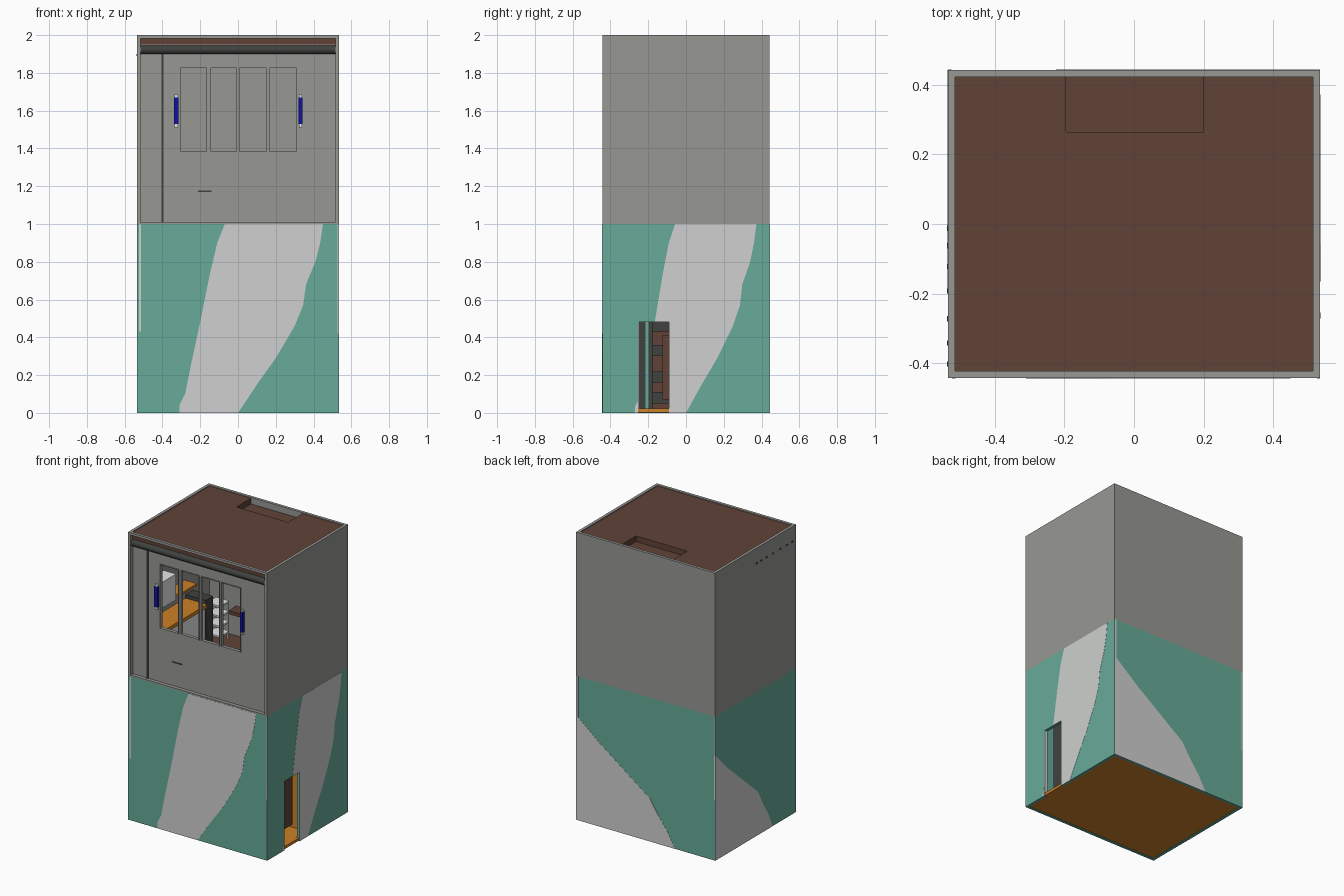
import bpy, bmesh, math
from mathutils import Vector

if "Cube" in bpy.data.objects:
    bpy.data.objects.remove(bpy.data.objects["Cube"])


def mat(name, r, g, b):
    m = bpy.data.materials.new(name)
    m.diffuse_color = (r, g, b, 1)
    m.use_nodes = True
    m.node_tree.nodes["Principled BSDF"].inputs["Base Color"].default_value = m.diffuse_color
    return m


GREY = mat("concrete grey", .31, .31, .295)
TEAL = mat("teal paint", .135, .41, .315)
LIGHT = mat("light grey paint", .62, .63, .62)
BROWN = mat("brown boards", .115, .055, .038)
ORANGE = mat("orange wood", .60, .22, .02)
DARK = mat("dark grey", .05, .055, .05)
BLUE = mat("blue", .006, .006, .36)
WHITE = mat("white", .8, .8, .8)
HX, HY, T = .535, .443, .02


def finish(bm, name, m):
    bmesh.ops.recalc_face_normals(bm, faces=bm.faces)
    me = bpy.data.meshes.new(name)
    bm.to_mesh(me)
    bm.free()
    me.materials.append(m)
    ob = bpy.data.objects.new(name, me)
    bpy.context.collection.objects.link(ob)
    return ob


def boxes(name, m, *dims):
    """One object made of boxes (x0, x1, y0, y1, z0, z1)."""
    bm = bmesh.new()
    for x0, x1, y0, y1, z0, z1 in dims:
        vs = bmesh.ops.create_cube(bm, size=1)["verts"]
        for v in vs:
            v.co = Vector((x1 if v.co.x > 0 else x0, y1 if v.co.y > 0 else y0,
                           z1 if v.co.z > 0 else z0))
    return finish(bm, name, m)


def plate(name, m, pts, side):
    """Thin painted plate on a facade; pts = (position along face seen from outside, z)."""
    place = {"front": lambda a, d: (a, -HY - d), "back": lambda a, d: (-a, HY + d),
             "right": lambda a, d: (HX + d, a), "left": lambda a, d: (-HX - d, -a)}[side]
    bm = bmesh.new()
    f = bm.faces.new([bm.verts.new((*place(a, -.001), z)) for a, z in pts])
    r = bmesh.ops.extrude_face_region(bm, geom=[f])
    d = Vector((*place(0, .002), 0)) - Vector((*place(0, 0), 0))
    for v in r["geom"]:
        if isinstance(v, bmesh.types.BMVert):
            v.co += d
    return finish(bm, name, m)


# ---- lower storey: teal walls with a doorway on the right ----
DY0, DY1, DZ = -.255, -.09, .48
boxes("lower_walls", TEAL,
      (-HX, HX, -HY, -HY + T, 0, 1), (-HX, HX, HY - T, HY, 0, 1),
      (-HX, -HX + T, -HY + T, HY - T, 0, 1),
      (HX - T, HX, -HY + T, DY0, 0, 1), (HX - T, HX, DY1, HY - T, 0, 1),
      (HX - T, HX, DY0, DY1, DZ, 1))
boxes("lower_floor", ORANGE, (-HX + .015, HX - .005, -HY + .015, HY - .015, .003, .022))
boxes("upper_floor", BROWN, (-HX + .01, HX - .01, -HY + .01, HY - .01, .98, 1.008))
boxes("front_sill", TEAL, (-HX, HX, -HY, -HY + .04, .985, 1.0))

# ---- wavy light stripe: same drawing stretched over each facade ----
left_edge = [(-.07, 1), (-.11, .9), (-.15, .73), (-.2, .48)]
left_low = [(-.25, .25), (-.28, .1), (-.31, .04), (-.31, 0)]
right_edge = [(0, 0), (.1, .15), (.2, .29), (.3, .46), (.345, .57), (.36, .68),
              (.41, .8), (.435, .9), (.45, 1)]
K = HY / HX
plate("front_stripe", LIGHT, left_edge + left_low + right_edge, "front")
plate("right_stripe", LIGHT, [(a * K, z) for a, z in left_edge]
      + [(DY1, DZ), (DY1, 0)] + [(a * K, z) for a, z in right_edge], "right")
plate("right_stripe_foot", LIGHT, [(-.272, 0), (DY0, 0), (DY0, .06), (-.268, .04)], "right")
corner = [(0, 0), (.71, 0), (.66, .1), (.59, .2), (.53, .30), (.35, .44), (.17, .58), (0, .73)]
for side, h in (("back", HX), ("left", HY)):
    plate(side + "_stripe", LIGHT, [((2 * t - 1) * h, z) for t, z in corner], side)
# narrow light slivers at the corners
for side, a, b, z0 in (("front", -.523, -.513, .43), ("front", .527, .535, .42),
                       ("back", -.535, -.518, .7), ("back", .525, .535, .42)):
    plate(side + "_corner_strip", LIGHT, [(a, z0), (b, z0), (b, 1), (a, 1)], side)

# ---- upper storey shell and front frame ----
boxes("upper_walls", GREY,
      (-HX, HX, HY - T, HY, 1, 2),
      (-HX, -HX + T, -HY, HY - T, 1, 2), (HX - T, HX, -HY, HY - T, 1, 2),
      (-HX + T, HX - T, -HY, -HY + .035, 1, 1.01),
      (-HX + T, HX - T, -HY, -HY + T, 1.983, 2))

# ---- recessed front panel with four window openings ----
PY0, PY1, WZ0, WZ1 = -.418, -.398, 1.38, 1.83
panes = [(-.309, -.162), (-.149, -.004), (.004, .155), (.164, .314)]
xs = [-HX + T] + [x for p in panes for x in p] + [HX - T]
posts = [(xs[i], xs[i + 1], PY0, PY1, WZ0, WZ1) for i in range(0, len(xs), 2)]
boxes("front_panel", GREY, (xs[0], xs[-1], PY0, PY1, 1.008, WZ0),
      (xs[0], xs[-1], PY0, PY1, WZ1, 1.99), *posts)
F = .005
for i, (a, b) in enumerate(panes):
    boxes(f"window_frame_{i + 1}", GREY,
          (a, a + F, PY0 - .004, PY1, WZ0, WZ1), (b - F, b, PY0 - .004, PY1, WZ0, WZ1),
          (a + F, b - F, PY0 - .004, PY1, WZ0, WZ0 + F),
          (a + F, b - F, PY0 - .004, PY1, WZ1 - F, WZ1))
boxes("panel_seam", DARK, (-.406, -.395, PY0 - .006, PY0, 1.01, 1.91))
boxes("letter_slot", DARK, (-.213, -.14, PY0 - .003, PY0, 1.17, 1.178))

# blue wall lamps with white end caps
for s, x in ((-1, -.327), (1, .331)):
    w = .013 if s < 0 else .01
    boxes("lamp", BLUE, (x - w, x + w, PY0 - .018, PY0, 1.53, 1.67))
    boxes("lamp_caps", WHITE, (x - w + .003, x + w - .003, PY0 - .014, PY0, 1.512, 1.53),
          (x - w + .003, x + w - .003, PY0 - .014, PY0, 1.67, 1.686))

# awning roller
bm = bmesh.new()
bmesh.ops.create_cone(bm, cap_ends=True, segments=24, radius1=.023, radius2=.023, depth=1.03)
for v in bm.verts:
    v.co = Vector((v.co.z, v.co.x - .419, v.co.y + 1.923))
roller = finish(bm, "awning_roller", DARK)
for p in roller.data.polygons:
    p.use_smooth = len(p.vertices) == 4

# small vents on the left wall
boxes("left_vents", DARK, *[(-HX - .003, -HX, y, y + .015, 1.89, 1.9)
                            for y in (-.41, -.35, -.28, -.2, -.13, -.07, -.02)])

# ---- roof with shallow hatch recess at the back ----
RX, RY, RZ = HX - T, HY - T, 1.994
boxes("roof", BROWN, (-RX, RX, -RY, .265, 1.95, RZ), (-RX, -.196, .265, RY, 1.95, RZ),
      (.2, RX, .265, RY, 1.95, RZ), (-.196, .2, .265, RY, 1.94, 1.955))

# ---- upper room furniture, seen through the windows ----
boxes("kitchen_base", WHITE, (-.515, -.36, -.3, .15, 1.008, 1.29))
boxes("kitchen_worktop", ORANGE, (-.515, -.35, -.31, .16, 1.29, 1.315))
boxes("wall_cupboards", WHITE, (-.515, -.42, -.28, -.08, 1.42, 1.6))
boxes("wall_shelf", ORANGE, (-.515, -.42, -.05, .15, 1.43, 1.445))
boxes("fridge", DARK, (-.515, -.36, .16, .24, 1.008, 1.34))
boxes("shelf_rack", WHITE, *[(-.42, -.32, .26, .36, z, z + .012) for z in (1.05, 1.12, 1.19, 1.26)],
      *[(x, x + .01, y, y + .01, 1.008, 1.27) for x in (-.42, -.33) for y in (.26, .35)])
boxes("back_shelf", BROWN, (-.31, -.15, .34, .423, 1.19, 1.215))

# ---- lower room furniture, seen through the doorway ----
boxes("door_frame", LIGHT, (HX - T, HX - .002, DY0, DY0 + .006, .022, DZ))
boxes("tall_cabinet", DARK, (.3, .42, -.30, -.215, .022, .6))
boxes("cabinet_edge", TEAL, (.3, .42, -.215, -.198, .022, .6))
boxes("cabinet_side", DARK, (.3, .42, -.198, -.175, .022, .6))
boxes("bookcase_back", BROWN, (-.2, -.18, -.175, .1, .022, .6))
boxes("bookcase_shelves", DARK, *[(-.18, -.05, -.175, .1, z, z + .06) for z in (.05, .16, .3, .43)])
boxes("chair_back", BROWN, (.42, .44, -.125, -.03, .07, .41))
boxes("desk", ORANGE, (.15, .44, .02, .2, .022, .42))
